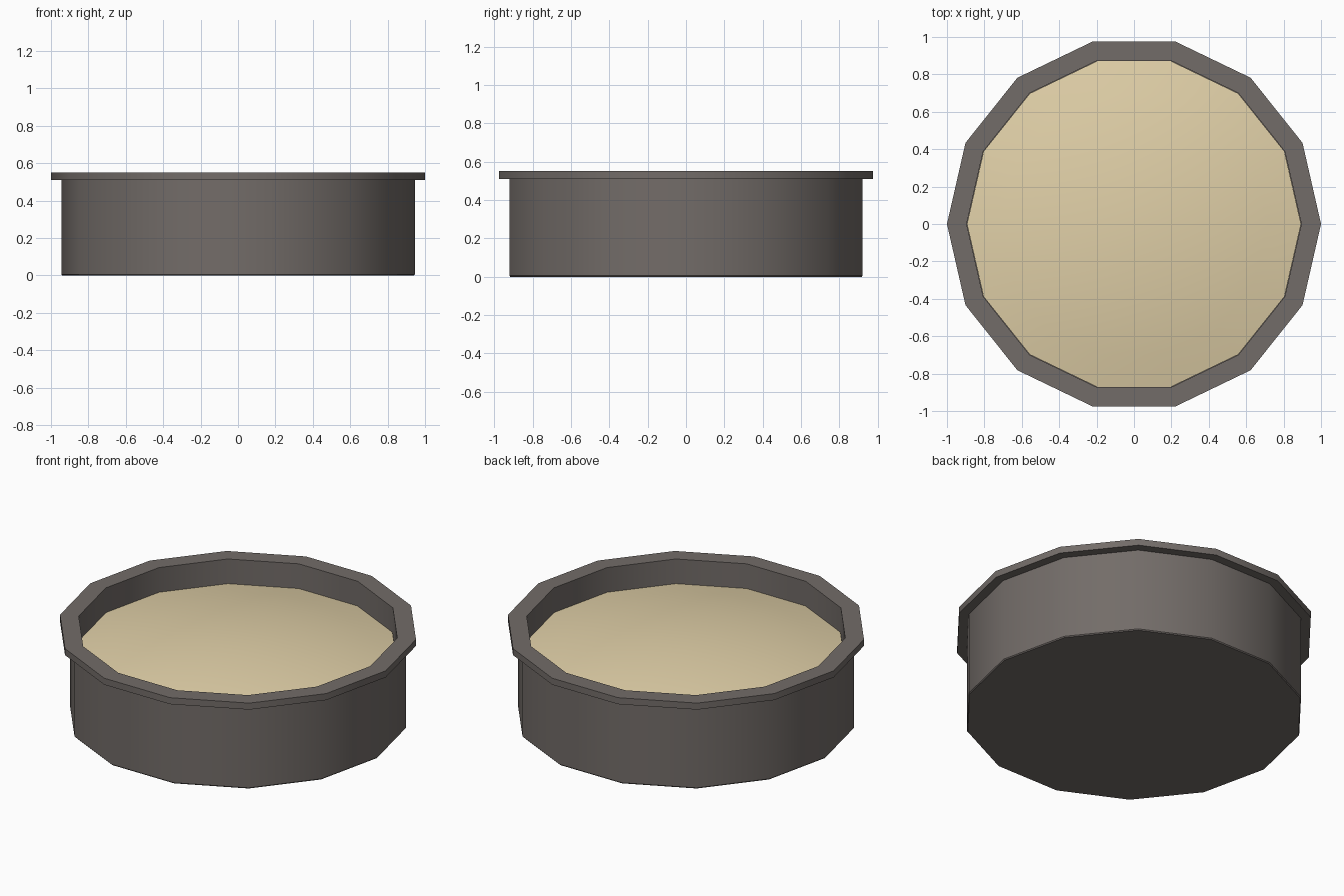
import bpy, bmesh, math

if "Cube" in bpy.data.objects:
    bpy.data.objects.remove(bpy.data.objects["Cube"])

SIDES = 14


def material(name, rgb):
    m = bpy.data.materials.new(name)
    m.diffuse_color = (*rgb, 1.0)
    m.use_nodes = True
    m.node_tree.nodes["Principled BSDF"].inputs["Base Color"].default_value = m.diffuse_color
    return m


def lathe(name, profile, mat):
    """Revolve (radius, z) points about z; radius 0 becomes one pole vertex."""
    bm = bmesh.new()
    rings = []
    for r, z in profile:
        if r == 0:
            rings.append([bm.verts.new((0, 0, z))] * SIDES)
        else:
            rings.append([bm.verts.new((r * math.cos(2 * math.pi * i / SIDES),
                                        r * math.sin(2 * math.pi * i / SIDES), z))
                          for i in range(SIDES)])
    for a, b in zip(rings, rings[1:]):
        for i in range(SIDES):
            j = (i + 1) % SIDES
            corners = list(dict.fromkeys((a[i], a[j], b[j], b[i])))
            bm.faces.new(corners)
    me = bpy.data.meshes.new(name)
    bm.to_mesh(me)
    bm.free()
    ob = bpy.data.objects.new(name, me)
    bpy.context.collection.objects.link(ob)
    me.materials.append(mat)
    # smooth round the sides, sharp at the rims
    bpy.ops.object.select_all(action='DESELECT')
    ob.select_set(True)
    bpy.context.view_layer.objects.active = ob
    bpy.ops.object.shade_smooth_by_angle(angle=math.radians(30))
    return ob


grey = material("warm dark grey", (0.171, 0.151, 0.140))
cream = material("cream", (0.75, 0.63, 0.39))

# Pan: underside, bevelled foot, outer wall, overhanging lip, inner wall, floor
lathe("pan", [(0, 0), (0.94, 0), (0.945, 0.006), (0.945, 0.51), (1.0, 0.51),
              (1.0, 0.55), (0.895, 0.55), (0.895, 0.05), (0, 0.05)], grey)

# Filling: shallow dome resting inside the wall
RADIUS, EDGE_Z, RISE, RINGS = 0.893, 0.40, 0.105, 5
lathe("filling", [(RADIUS * (1 - k / RINGS), EDGE_Z + RISE * (1 - (1 - k / RINGS) ** 2))
                  for k in range(RINGS)] + [(0, EDGE_Z + RISE)], cream)
